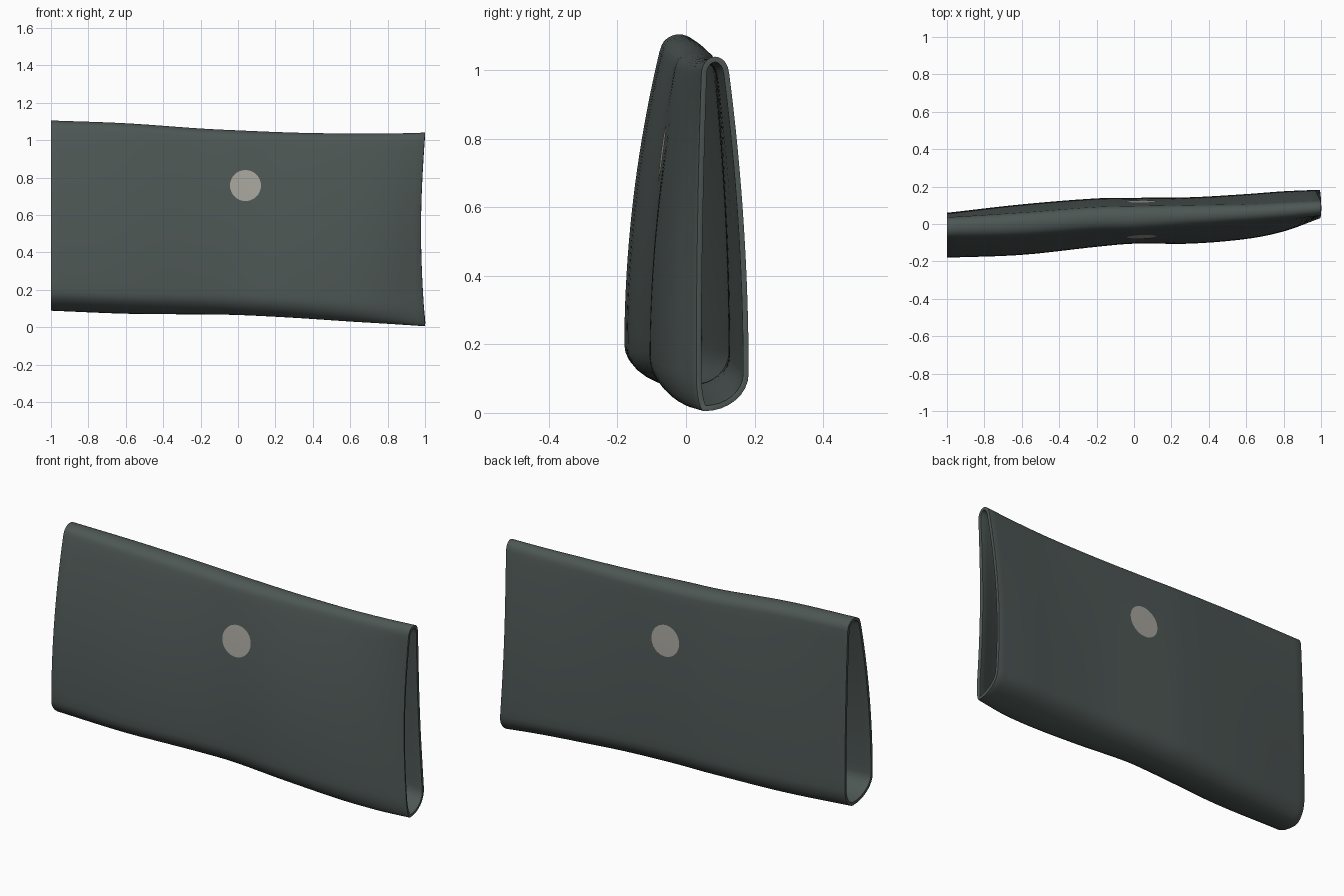
import bpy, bmesh, math

cube = bpy.data.objects.get("Cube")
if cube:
    bpy.data.objects.remove(cube)


def material(name, rgb):
    m = bpy.data.materials.new(name)
    m.use_nodes = True
    m.diffuse_color = (*rgb, 1)
    bsdf = m.node_tree.nodes["Principled BSDF"]
    bsdf.inputs["Base Color"].default_value = (*rgb, 1)
    bsdf.inputs["Roughness"].default_value = 0.7
    return m


fabric = material("dark grey green", (0.075, 0.095, 0.09))
pale = material("pale warm grey", (0.38, 0.365, 0.33))

# Stations along the sleeve: x, bottom z, top z,
# front y low / high, back y low / high, sideways lean of the bottom fold
STATIONS = [
    (-1.0, .088, 1.105, -.180, -.075, .060, .035, .4),
    (-0.6, .072, 1.090, -.165, -.065, .105, .060, .3),
    (-0.2, .068, 1.062, -.122, -.035, .137, .090, .1),
    (0.0, .065, 1.052, -.105, -.030, .140, .095, 0),
    (0.3, .050, 1.040, -.105, -.010, .143, .100, -.1),
    (0.6, .030, 1.035, -.080, .010, .160, .105, -.3),
    (0.8, .018, 1.035, -.040, .025, .175, .115, -.5),
    (1.0, .005, 1.040, .030, .045, .183, .125, -.7),
]


def station(x):
    """Smoothly interpolated station values at x."""
    i = max(k for k in range(len(STATIONS) - 1) if STATIONS[k][0] <= x or k == 0)
    a, b = STATIONS[i], STATIONS[i + 1]
    p, q = STATIONS[max(i - 1, 0)], STATIONS[min(i + 2, len(STATIONS) - 1)]
    h = b[0] - a[0]
    t = (x - a[0]) / h
    out = []
    for j in range(1, len(a)):
        m0 = (b[j] - p[j]) / (b[0] - p[0]) * h
        m1 = (q[j] - a[j]) / (q[0] - a[0]) * h
        d = b[j] - a[j]
        out.append(a[j] + t * (m0 + t * (3 * d - 2 * m0 - m1 + t * (m0 + m1 - 2 * d))))
    return out


def sides(x, z):
    """Front and back y of the sleeve at x and z."""
    zb, zt, fb, ft, bb, bt, _ = station(x)
    s = min(max((z - zb - .1) / (zt - zb - .14), 0), 1) ** 2
    return fb + (ft - fb) * s, bb + (bt - bb) * s


LOW, HIGH, ARC, ROWS = .11, .05, 8, 20


def section(x):
    """Closed outline: up the front, over the top fold, down the back."""
    zb, zt, *_, lean = station(x)
    rows = []
    for k in range(ARC):
        a = math.pi / 2 * k / ARC
        rows.append((zb + LOW * (1 - math.cos(a)), math.sin(a), lean))
    for k in range(ROWS + 1):
        rows.append((zb + LOW + (zt - HIGH - zb - LOW) * k / ROWS, 1, 0))
    for k in range(1, ARC + 1):
        a = math.pi / 2 * k / ARC
        rows.append((zt - HIGH * (1 - math.sin(a)), math.cos(a), 0))

    def point(row, side):
        z, w, shift = row
        f, b = sides(x, z)
        half = (b - f) / 2
        # the open left end dips inwards between its corners
        dip = .022 * max(0, (x - .8) / .2) * math.sin(math.pi * (z - zb) / (zt - zb))
        y = (f + b) / 2 + half * (side * w + shift * (1 - w))
        return x - dip, y, z

    return [point(r, -1) for r in rows] + [point(r, 1) for r in rows[-2:0:-1]]


def finish(name, bm, mat):
    mesh = bpy.data.meshes.new(name)
    bm.to_mesh(mesh)
    bm.free()
    mesh.materials.append(mat)
    ob = bpy.data.objects.new(name, mesh)
    bpy.context.collection.objects.link(ob)
    bpy.ops.object.select_all(action='DESELECT')
    ob.select_set(True)
    bpy.context.view_layer.objects.active = ob
    bpy.ops.object.shade_smooth_by_angle(angle=math.radians(40))
    return ob


def bridge(bm, a, b):
    n = len(a)
    for i in range(n):
        j = (i + 1) % n
        bm.faces.new((a[i], b[i], b[j], a[j]))


# Sleeve: an open tube lofted along x
bm = bmesh.new()
COUNT = 48
rings = [[bm.verts.new(p) for p in section(-1 + 2 * k / COUNT)] for k in range(COUNT + 1)]
for a, b in zip(rings, rings[1:]):
    bridge(bm, a, b)
sleeve = finish("sleeve", bm, fabric)

# Wall thickness and softened lips at both open ends
wall = sleeve.modifiers.new("wall", 'SOLIDIFY')
wall.thickness = .016
wall.offset = -1
lip = sleeve.modifiers.new("lip", 'BEVEL')
lip.width = .005
lip.segments = 2
lip.limit_method = 'ANGLE'
lip.angle_limit = math.radians(60)


# Round patches following the front and back panels
def patch(name, index):
    sign = (-1, 1)[index]
    bm = bmesh.new()

    def spot(r, a):
        x, z = .04 + r * math.cos(a), .757 + r * math.sin(a)
        return bm.verts.new((x, sides(x, z)[index] + sign * .003, z))

    loops = [[spot(r, sign * -math.tau * k / 32) for k in range(32)]
             for r in (.083, .06, .03)]
    for a, b in zip(loops, loops[1:]):
        bridge(bm, a, b)
    bm.faces.new(loops[-1])
    bmesh.ops.recalc_face_normals(bm, faces=bm.faces)
    bm.normal_update()
    if sum(f.normal.y for f in bm.faces) * sign < 0:
        bmesh.ops.reverse_faces(bm, faces=bm.faces)
    finish(name, bm, pale)


patch("front_patch", 0)
patch("back_patch", 1)
